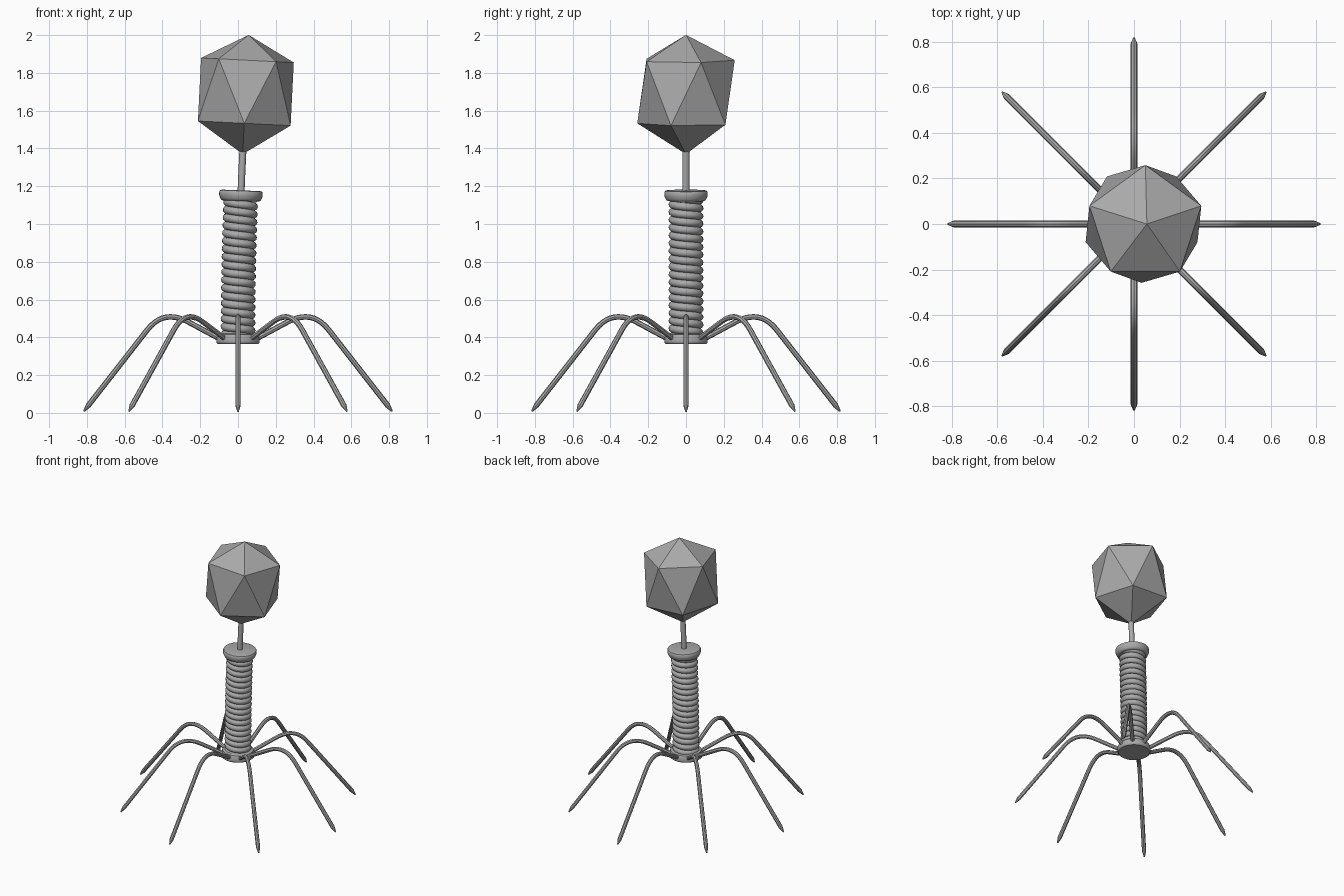
import bpy, bmesh, math
from math import sin, cos, pi, radians

if "Cube" in bpy.data.objects:
    bpy.data.objects.remove(bpy.data.objects["Cube"])

grey = bpy.data.materials.new("mid grey")
grey.diffuse_color = (0.4, 0.4, 0.4, 1)
grey.use_nodes = True
grey.node_tree.nodes["Principled BSDF"].inputs["Base Color"].default_value = grey.diffuse_color

BASE_Z, NECK_TOP, LEAN = 0.37, 1.37, 0.025


def bend(obj):
    """Lean the body gently towards +x; straight again above the neck."""
    for v in obj.data.vertices:
        h = max(0, v.co.z - BASE_Z)
        k = min(h, NECK_TOP - BASE_Z)
        slope = 2 * LEAN * k
        x = v.co.x
        v.co.x = x + LEAN * k * k + slope * (h - k)
        v.co.z -= x * slope


def finish(obj, smooth=True):
    obj.data.materials.clear()
    obj.data.materials.append(grey)
    bpy.ops.object.select_all(action='DESELECT')
    obj.select_set(True)
    bpy.context.view_layer.objects.active = obj
    if smooth:
        bpy.ops.object.shade_smooth_by_angle(angle=radians(40))


def from_bmesh(name, bm):
    bmesh.ops.recalc_face_normals(bm, faces=bm.faces)
    me = bpy.data.meshes.new(name)
    bm.to_mesh(me)
    bm.free()
    obj = bpy.data.objects.new(name, me)
    bpy.context.collection.objects.link(obj)
    return obj


def lathe(name, profile, n=32):
    bm = bmesh.new()
    rings = [[bm.verts.new((r * cos(2 * pi * i / n), r * sin(2 * pi * i / n), z))
              for i in range(n)] for r, z in profile]
    for a, b in zip(rings, rings[1:]):
        for i in range(n):
            j = (i + 1) % n
            bm.faces.new((a[i], a[j], b[j], b[i]))
    bm.faces.new(rings[0])
    bm.faces.new(rings[-1])
    obj = from_bmesh(name, bm)
    bend(obj)
    finish(obj)
    return obj


def tube(name, points, radius, radii=None, res=2):
    cu = bpy.data.curves.new(name, 'CURVE')
    cu.dimensions = '3D'
    cu.bevel_depth, cu.bevel_resolution, cu.use_fill_caps = radius, res, True
    sp = cu.splines.new('POLY')
    sp.points.add(len(points) - 1)
    for i, p in enumerate(points):
        sp.points[i].co = (*p, 1)
        sp.points[i].radius = radii[i] if radii else 1
    obj = bpy.data.objects.new(name, cu)
    bpy.context.collection.objects.link(obj)
    bpy.ops.object.select_all(action='DESELECT')
    obj.select_set(True)
    bpy.context.view_layer.objects.active = obj
    bpy.ops.object.convert(target='MESH')
    return bpy.context.view_layer.objects.active


# Faceted head: two apexes and two staggered rings of five
bm = bmesh.new()
mid, R = 1.685, 0.258
top = bm.verts.new((0, 0, mid + 0.316))
bot = bm.verts.new((0, 0, mid - 0.315))
up, low = [], []
for i in range(5):
    a, b = radians(90 + 72 * i), radians(126 + 72 * i)
    up.append(bm.verts.new((R * cos(a), R * sin(a), mid + 0.182)))
    low.append(bm.verts.new((R * cos(b), R * sin(b), mid - 0.152)))
for i in range(5):
    j = (i + 1) % 5
    bm.faces.new((top, up[i], up[j]))
    bm.faces.new((up[i], low[i], up[j]))
    bm.faces.new((low[i], low[j], up[j]))
    bm.faces.new((bot, low[j], low[i]))
head = from_bmesh("head", bm)
bend(head)
finish(head, smooth=False)

# Neck rod, collar and base plate
lathe("neck", [(0.0185, 1.12), (0.0185, 1.25), (0.0185, 1.39)], 16)
lathe("collar", [(0.095, 1.122), (0.104, 1.126), (0.109, 1.135), (0.115, 1.15),
                 (0.115, 1.168), (0.111, 1.175), (0.102, 1.178)])
lathe("base_plate", [(0.106, 0.364), (0.113, 0.37), (0.115, 0.378),
                     (0.112, 0.402), (0.106, 0.415), (0.095, 0.419)])

# Coiled sheath
turns, seg = 18, 24
coil = [(0.071 * cos(2 * pi * i / seg), -0.071 * sin(2 * pi * i / seg),
         0.395 + 0.74 * i / (turns * seg)) for i in range(turns * seg + 1)]
sheath = tube("coiled_sheath", coil, 0.0215, res=3)
bend(sheath)
finish(sheath)

# Eight bent legs with pointed tips
A, C, B = (0.26, 0.480), (0.392, 0.5525), (0.48, 0.44)
path = [(0.085, 0.386)]
for i in range(11):
    t = i / 10
    path.append(tuple((1 - t) ** 2 * A[k] + 2 * t * (1 - t) * C[k] + t * t * B[k]
                      for k in (0, 1)))
path += [(0.792, 0.040), (0.816, 0.008)]
radii = [1] * (len(path) - 1) + [0.3]
for n in range(8):
    a = n * pi / 4
    leg = tube(f"leg_{n + 1}", [(r * cos(a), r * sin(a), z) for r, z in path],
               0.0145, radii)
    finish(leg)
